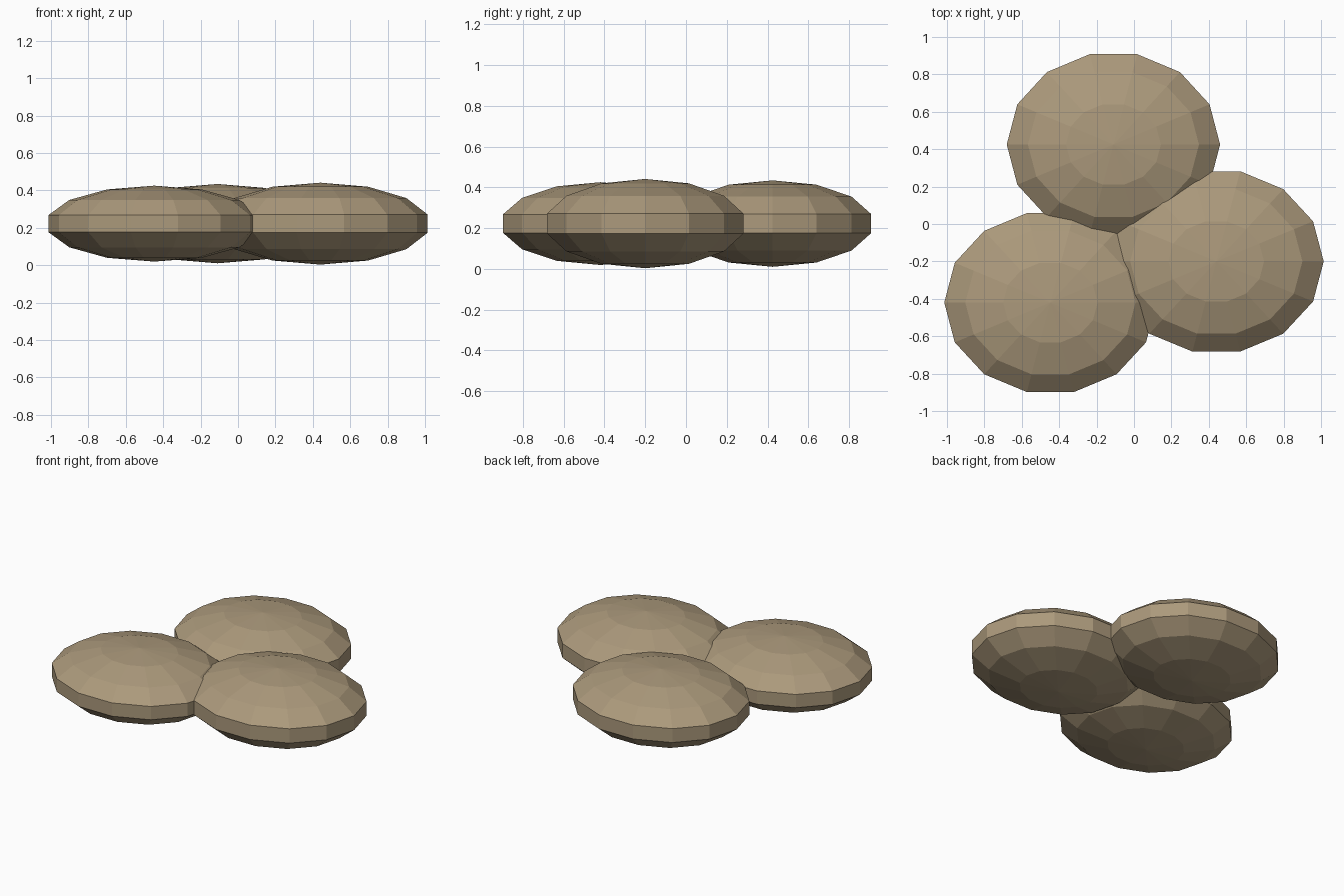
import bpy
from math import pi
from mathutils import Matrix

cube = bpy.data.objects.get("Cube")
if cube:
    bpy.data.objects.remove(cube, do_unlink=True)

# Single earthy colour
clay = bpy.data.materials.new("tan_stone")
clay.use_nodes = True
colour = (0.41, 0.32, 0.20, 1)
clay.diffuse_color = colour
clay.node_tree.nodes["Principled BSDF"].inputs["Base Color"].default_value = colour


def stone(name, centre, radii):
    """Flattened faceted pebble with a corner pointing to the back."""
    bpy.ops.mesh.primitive_uv_sphere_add(segments=14, ring_count=7, radius=1)
    ob = bpy.context.object
    ob.name = name
    ob.data.transform(Matrix.Diagonal((*radii, 1)) @ Matrix.Rotation(pi / 2, 4, "Z"))
    ob.location = centre
    ob.data.materials.append(clay)
    bpy.ops.object.shade_flat()


# Three overlapping pebbles
stone("back_stone", (-0.11, 0.425, 0.222), (0.585, 0.508, 0.212))
stone("left_stone", (0.44, -0.2, 0.222), (0.589, 0.507, 0.219))
stone("right_stone", (-0.447, -0.42, 0.222), (0.582, 0.503, 0.203))
